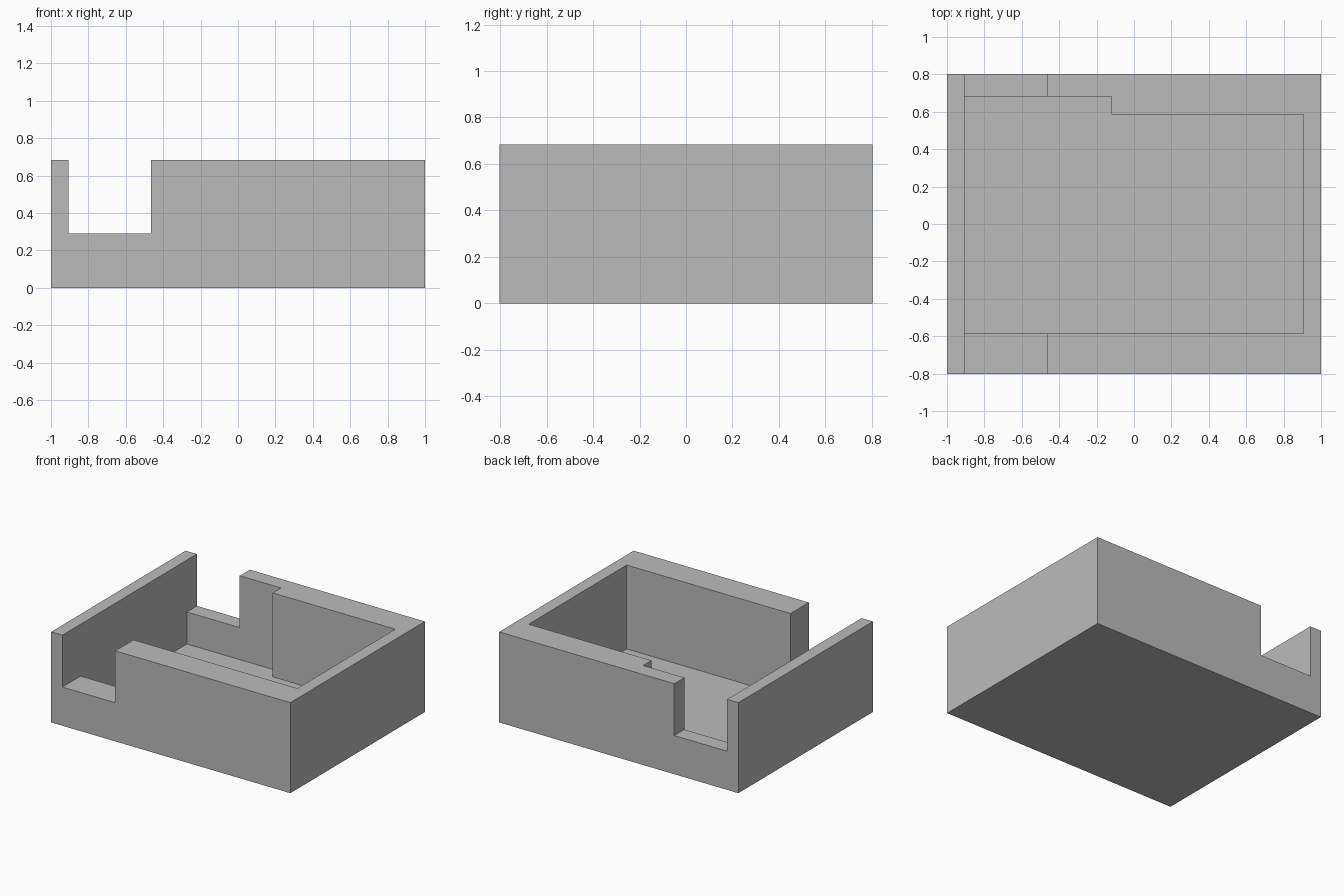
import bpy, bmesh

cube = bpy.data.objects.get("Cube")
if cube:
    bpy.data.objects.remove(cube, do_unlink=True)

W, D, H = 1.0, 0.803, 0.684      # half width, half depth, height
FLOOR, SILL = 0.05, 0.292        # cavity floor and notch sill heights
IN_X, NOTCH_X, STEP_X = 0.906, -0.464, -0.12
IN_Y, STEP_Y = 0.585, 0.683

grey = bpy.data.materials.new("plain grey")
grey.use_nodes = True
colour = (0.5, 0.5, 0.5, 1)
grey.diffuse_color = colour
grey.node_tree.nodes["Principled BSDF"].inputs["Base Color"].default_value = colour


def prism(name, outline, z0, z1):
    """Extrude a plan outline from z0 up to z1."""
    bm = bmesh.new()
    face = bm.faces.new([bm.verts.new((x, y, z0)) for x, y in outline])
    top = bmesh.ops.extrude_face_region(bm, geom=[face])["geom"]
    bmesh.ops.translate(bm, vec=(0, 0, z1 - z0),
                        verts=[v for v in top if isinstance(v, bmesh.types.BMVert)])
    bmesh.ops.recalc_face_normals(bm, faces=bm.faces)
    mesh = bpy.data.meshes.new(name)
    bm.to_mesh(mesh)
    bm.free()
    mesh.materials.append(grey)
    obj = bpy.data.objects.new(name, mesh)
    bpy.context.collection.objects.link(obj)
    return obj


def rectangle(x0, x1, y0, y1):
    return [(x0, y0), (x1, y0), (x1, y1), (x0, y1)]


# Solid block that becomes the open tray
tray = prism("open_tray", rectangle(-W, W, -D, D), 0, H)

# Cavity with the thinner stretch of back wall
cavity = prism("cavity_cutter",
               [(-IN_X, -IN_Y), (IN_X, -IN_Y), (IN_X, IN_Y),
                (STEP_X, IN_Y), (STEP_X, STEP_Y), (-IN_X, STEP_Y)],
               FLOOR, H + 0.1)

# Matching notches through the front and back walls
notch = prism("notch_cutter", rectangle(-IN_X, NOTCH_X, -D - 0.1, D + 0.1),
              SILL, H + 0.1)

for cutter in (cavity, notch):
    cut = tray.modifiers.new(cutter.name, 'BOOLEAN')
    cut.operation = 'DIFFERENCE'
    cut.solver = 'EXACT'
    cut.object = cutter
    cutter.hide_render = True
    cutter.hide_set(True)
